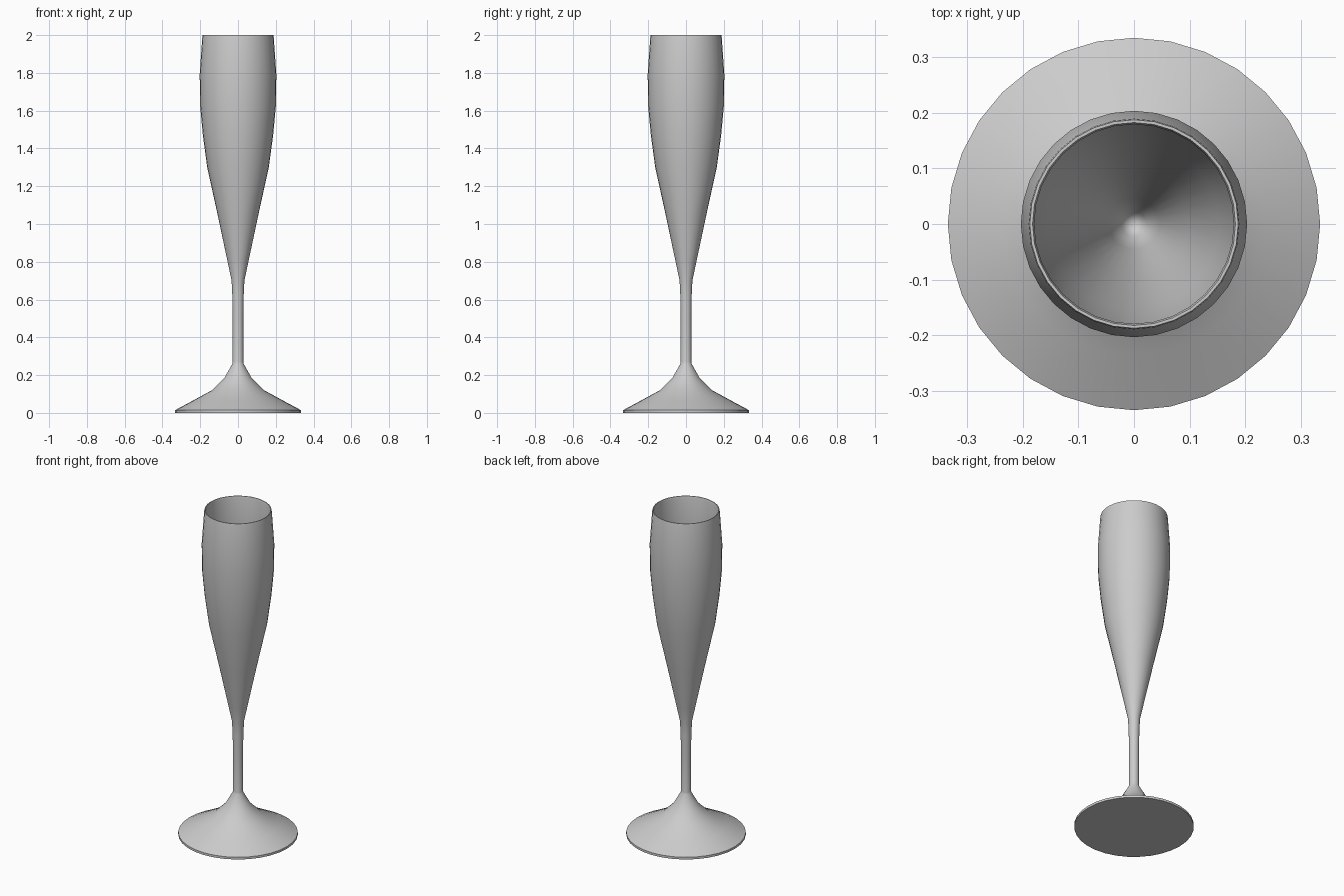
import bpy, bmesh, math

if "Cube" in bpy.data.objects:
    bpy.data.objects.remove(bpy.data.objects["Cube"])

SEGMENTS = 32


def lathe(name, profile, angle):
    """Spin an (r, z) profile around z; points at r = 0 become poles."""
    bm = bmesh.new()
    rings = []
    for r, z in profile:
        if r == 0:
            rings.append([bm.verts.new((0, 0, z))] * SEGMENTS)
        else:
            rings.append([bm.verts.new((r * math.cos(a), r * math.sin(a), z))
                          for a in (2 * math.pi * i / SEGMENTS for i in range(SEGMENTS))])
    for low, high in zip(rings, rings[1:]):
        for i in range(SEGMENTS):
            j = (i + 1) % SEGMENTS
            corners = list(dict.fromkeys((low[i], low[j], high[j], high[i])))
            bm.faces.new(corners)
    bmesh.ops.recalc_face_normals(bm, faces=bm.faces)
    mesh = bpy.data.meshes.new(name)
    bm.to_mesh(mesh)
    bm.free()
    obj = bpy.data.objects.new(name, mesh)
    bpy.context.collection.objects.link(obj)
    bpy.context.view_layer.objects.active = obj
    obj.select_set(True)
    bpy.ops.object.shade_smooth_by_angle(angle=math.radians(angle))
    obj.select_set(False)
    return obj


# Flared foot and thin stem, flowing into the bowl
foot_and_stem = [(0, 0), (0.334, 0), (0.334, 0.014), (0.235, 0.067),
                 (0.138, 0.12), (0.072, 0.185), (0.03, 0.26),
                 (0.028, 0.27), (0.028, 0.5), (0.03, 0.62)]
# Outside of the tall bowl up to the rounded rim
bowl_outside = [(0.034, 0.70), (0.055, 0.80), (0.108, 1.05), (0.163, 1.30),
                (0.186, 1.47), (0.20, 1.62), (0.203, 1.79), (0.189, 1.99),
                (0.187, 2.0)]
# Inside of the bowl, narrowing to a point
bowl_inside = [(0.182, 2.0), (0.179, 1.99), (0.193, 1.79), (0.19, 1.62),
               (0.176, 1.47), (0.153, 1.30), (0.098, 1.05), (0.045, 0.80),
               (0.022, 0.71), (0, 0.69)]

lathe("champagne_flute", foot_and_stem + bowl_outside + bowl_inside, 50)
